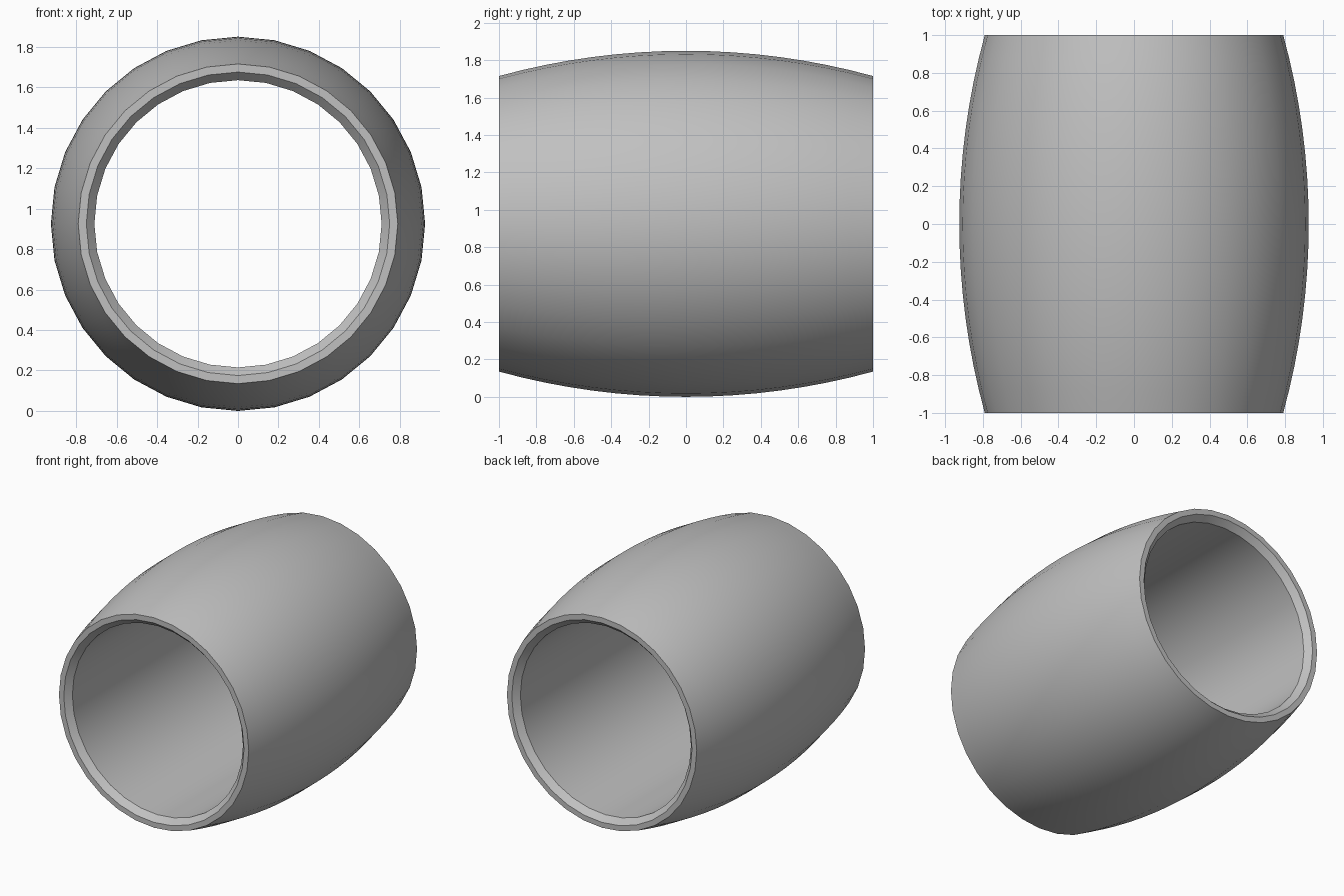
import bpy
import bmesh
from math import cos, sin, sqrt, tau

cube = bpy.data.objects.get("Cube")
if cube:
    bpy.data.objects.remove(cube, do_unlink=True)

SEGMENTS = 32
HALF = 1.0           # half length along y
MID_R = 0.925        # outer radius at the middle
END_R = 0.79         # outer radius at the ends
RIM_R = 0.75         # inner edge of the flat rim
BORE_R = 0.71        # straight bore
CHAMFER = 0.045

# Plain grey material
grey = bpy.data.materials.new("plain grey")
grey.use_nodes = True
colour = (0.53, 0.53, 0.53, 1)
grey.diffuse_color = colour
grey.node_tree.nodes["Principled BSDF"].inputs["Base Color"].default_value = colour

# Closed wall section as (radius, y): circular-arc outside, chamfered bore inside
sag = MID_R - END_R
arc_r = (HALF ** 2 + sag ** 2) / (2 * sag)
STEPS = 16
section = []
for i in range(STEPS + 1):
    y = HALF * (2 * i / STEPS - 1)
    section.append((MID_R - arc_r + sqrt(arc_r ** 2 - y ** 2), y))
section += [(RIM_R, HALF), (BORE_R, HALF - CHAMFER),
            (BORE_R, CHAMFER - HALF), (RIM_R, -HALF)]

# Revolve the section around the y axis
bm = bmesh.new()
rings = []
for s in range(SEGMENTS):
    a = tau * s / SEGMENTS
    rings.append([bm.verts.new((r * cos(a), y, MID_R + r * sin(a))) for r, y in section])
for s, ring in enumerate(rings):
    following = rings[(s + 1) % SEGMENTS]
    for i in range(len(section)):
        j = (i + 1) % len(section)
        bm.faces.new((ring[i], ring[j], following[j], following[i]))
bmesh.ops.recalc_face_normals(bm, faces=bm.faces)
mesh = bpy.data.meshes.new("barrel_bead")
bm.to_mesh(mesh)
bm.free()
mesh.materials.append(grey)

bead = bpy.data.objects.new("barrel_bead", mesh)
bpy.context.collection.objects.link(bead)
bpy.ops.object.select_all(action='DESELECT')
bead.select_set(True)
bpy.context.view_layer.objects.active = bead
bpy.ops.object.shade_smooth_by_angle(angle=0.5)
